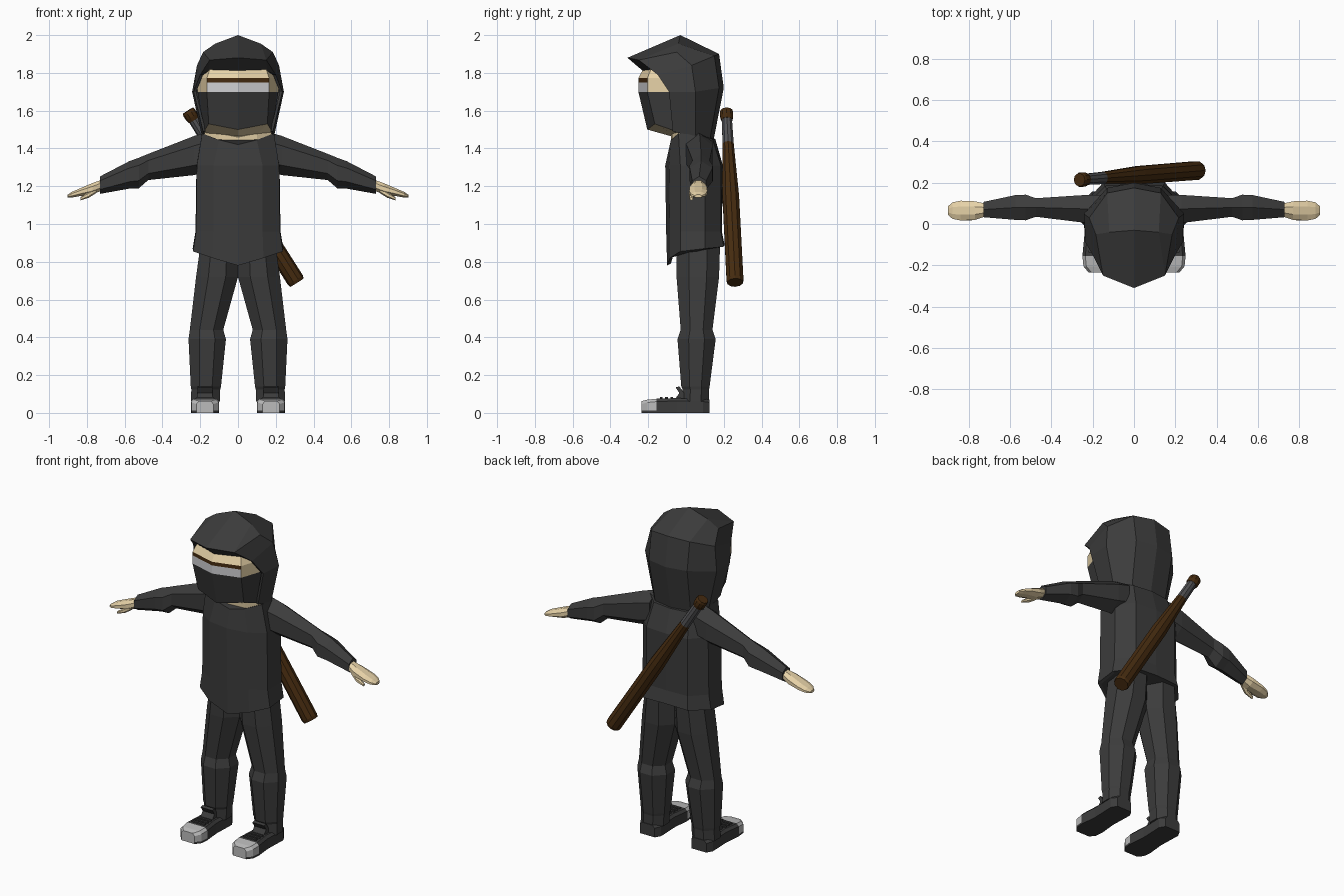
import bpy, bmesh, math
from mathutils import Vector

if "Cube" in bpy.data.objects:
    bpy.data.objects.remove(bpy.data.objects["Cube"])


def material(name, r, g, b):
    m = bpy.data.materials.new(name)
    m.diffuse_color = (r, g, b, 1)
    m.use_nodes = True
    m.node_tree.nodes["Principled BSDF"].inputs["Base Color"].default_value = m.diffuse_color
    return m


CLOTH = material("charcoal cloth", 0.045, 0.045, 0.045)
SKIN = material("pale skin", 0.84, 0.68, 0.41)
WOOD = material("dark brown", 0.06, 0.024, 0.005)
GRIP = material("grey grip", 0.085, 0.085, 0.09)
EYE = material("eye white", 0.62, 0.62, 0.64)
RUBBER = material("light grey rubber", 0.5, 0.5, 0.5)


def finish(name, bm, mats, rule=None):
    bmesh.ops.recalc_face_normals(bm, faces=bm.faces)
    bm.normal_update()
    if rule:
        for f in bm.faces:
            f.material_index = rule(f.calc_center_median(), f.normal)
    me = bpy.data.meshes.new(name)
    bm.to_mesh(me)
    bm.free()
    for m in mats:
        me.materials.append(m)
    ob = bpy.data.objects.new(name, me)
    bpy.context.collection.objects.link(ob)
    return ob


def loft(name, rings, mats, rule=None):
    """Skin a list of equal-length rings and cap both ends."""
    bm = bmesh.new()
    vs = [[bm.verts.new(p) for p in ring] for ring in rings]
    n = len(vs[0])
    for a, b in zip(vs, vs[1:]):
        for i in range(n):
            j = (i + 1) % n
            bm.faces.new((a[i], a[j], b[j], b[i]))
    bm.faces.new(vs[0])
    bm.faces.new(vs[-1])
    return finish(name, bm, mats, rule)


def mirrored(half):
    """Close a half outline (front centre to back centre) across x = 0."""
    return half + [(-x, y, z) for x, y, z in reversed(half[1:-1])]


def octagon(n=8):
    k = 1 / math.cos(math.pi / n)
    return [(k * math.cos((i + .5) * 2 * math.pi / n),
             k * math.sin((i + .5) * 2 * math.pi / n)) for i in range(n)]


def rod(name, p0, p1, stops, mat, n=10):
    """Turned rod along p0-p1; stops are (fraction, radius)."""
    p0, p1 = Vector(p0), Vector(p1)
    d = p1 - p0
    u = d.cross(Vector((0, 1, 0))).normalized()
    v = d.cross(u).normalized()
    ang = [2 * math.pi * i / n for i in range(n)]
    return loft(name, [[p0 + d * t + (u * math.cos(a) + v * math.sin(a)) * r for a in ang]
                       for t, r in stops], [mat])


# Torso: tunic with a pointed, flared hem
torso = [
    [(0, -.08, .79), (.13, -.07, .825), (.22, -.02, .85), (.225, .1, .865), (.14, .185, .88), (0, .19, .88)],
    [(0, -.1, .78), (.135, -.085, .82), (.238, -.03, .855), (.24, .1, .87), (.15, .2, .88), (0, .205, .885)],
    [(0, -.105, .96), (.13, -.085, .96), (.222, -.03, .96), (.225, .1, .96), (.14, .185, .96), (0, .19, .96)],
    [(0, -.11, 1.31), (.13, -.09, 1.31), (.218, -.03, 1.31), (.22, .1, 1.31), (.14, .185, 1.31), (0, .195, 1.31)],
    [(0, -.085, 1.42), (.1, -.08, 1.445), (.19, -.04, 1.48), (.19, .08, 1.47), (.12, .14, 1.45), (0, .155, 1.45)],
]
loft("torso", [mirrored(r) for r in torso], [CLOTH])

# Neck: skin band between tunic and head
neck = [[(0, -.075, 1.39), (.1, -.07, 1.415), (.175, -.035, 1.45), (.16, .08, 1.44), (0, .13, 1.43)],
        [(0, -.08, 1.46), (.1, -.075, 1.48), (.178, -.045, 1.51), (.16, .08, 1.5), (0, .12, 1.5)]]
loft("neck", [mirrored(r) for r in neck], [SKIN])


# Head: mask, eye strip, brow and skin split by height
def head_ring(z, k=1.0):
    return mirrored([(x * k, y * k, z) for x, y in
                     ((0, -.252), (.165, -.205), (.214, -.06), (.19, .08), (0, .14))])


def head_rule(c, n):
    if n.z < -.6:
        return 0
    if c.z < 1.695:
        return 1
    if c.y < -.2 and c.z < 1.75:
        return 2
    if c.y < -.2 and c.z < 1.775:
        return 3
    return 0


chin = mirrored([(0, -.205, 1.5), (.155, -.165, 1.53), (.18, -.05, 1.49), (.16, .08, 1.48), (0, .12, 1.48)])
under = mirrored([(0, -.08, 1.465), (.1, -.07, 1.475), (.15, -.03, 1.47), (.14, .07, 1.47), (0, .1, 1.47)])
loft("head", [under, chin, head_ring(1.7), head_ring(1.75), head_ring(1.772), head_ring(1.82, .9)],
     [SKIN, CLOTH, EYE, WOOD], head_rule)

# Hood: half shell of named points, mirrored, with thickness
P = {"a0": (0, .145, 1.44), "b0": (.12, .125, 1.44), "c0": (.19, .05, 1.46), "d0": (.185, -.07, 1.49),
     "a1": (0, .2, 1.72), "b1": (.13, .175, 1.72), "c1": (.243, .05, 1.7), "d1": (.235, -.09, 1.7),
     "a2": (0, .175, 1.9), "b2": (.13, .15, 1.89), "c2": (.217, .03, 1.84), "d2": (.2, -.15, 1.79),
     "a3": (0, -.03, 2.0), "b3": (.12, -.04, 1.955), "c3": (.185, -.05, 1.91),
     "d3": (.15, -.25, 1.868), "e": (0, -.31, 1.88), "f": (0, -.23, 1.812), "g": (.155, -.175, 1.81)}
F = ("a0 b0 b1 a1,b0 c0 c1 b1,c0 d0 d1 c1,a1 b1 b2 a2,b1 c1 c2 b2,c1 d1 d2 c2,"
     "a2 b2 b3 a3,b2 c2 c3 b3,c2 d2 d3 c3,a3 b3 d3 e,b3 c3 d3,e d3 g f,d3 d2 g")
bm = bmesh.new()
for s in (1, -1):
    v = {k: bm.verts.new((x * s, y, z)) for k, (x, y, z) in P.items()}
    for face in F.split(","):
        bm.faces.new([v[k] for k in face.split()][::s])
bmesh.ops.remove_doubles(bm, verts=bm.verts, dist=.0005)
hood = finish("hood", bm, [CLOTH])
shell = hood.modifiers.new("thickness", 'SOLIDIFY')
shell.thickness = .014
shell.offset = -1

for s, side in ((1, "left"), (-1, "right")):
    # Arm and hand: stations of x, y, z, half depth, half height
    def limb(name, stations, mat, n=8):
        loft(f"{side}_{name}", [[(s * x, y + a * ry, z + b * rz) for a, b in octagon(n)]
                                for x, y, z, ry, rz in stations], [mat])

    limb("sleeve", [(.15, .065, 1.385, .075, .09), (.23, .073, 1.363, .068, .09),
                    (.475, .08, 1.302, .045, .06), (.525, .08, 1.27, .062, .07),
                    (.575, .08, 1.26, .06, .063), (.73, .07, 1.206, .037, .04)], CLOTH, 6)
    limb("hand", [(.71, .068, 1.21, .028, .028), (.77, .065, 1.187, .045, .03),
                  (.84, .065, 1.167, .048, .02), (.88, .065, 1.155, .04, .015),
                  (.902, .065, 1.147, .02, .008)], SKIN)
    limb("thumb", [(.75, .045, 1.18, .014, .014), (.79, .03, 1.155, .014, .014),
                   (.835, .028, 1.133, .008, .007)], SKIN, 6)

    # Trouser leg: z, inner x, outer x, front y, back y
    rings = []
    for z, x0, x1, y0, y1 in ((.88, 0, .2, -.05, .18), (.72, 0, .222, -.05, .175),
                              (.44, .078, .255, -.028, .14), (.39, .064, .262, -.045, .157),
                              (.14, .09, .25, -.025, .125), (.125, .094, .247, -.018, .122),
                              (.06, .096, .25, -.02, .122)):
        rings.append([(s * ((x0 + x1) / 2 + a * (x1 - x0) / 2), (y0 + y1) / 2 + b * (y1 - y0) / 2, z)
                      for a, b in octagon()])
    loft(f"{side}_trouser_leg", rings, [CLOTH])

    # Shoe: sole rim, body and light toe cap; y, half width, top z
    shoe = []
    for y, w, top in ((.125, .05, .07), (.09, .07, .075), (-.05, .065, .078),
                      (-.155, .075, .075), (-.205, .07, .07), (-.235, .045, .062)):
        shoe.append([(s * .175 + x, y, z) for x, z in
                     ((-w, 0), (w, 0), (w, .012), (w, top - .015), (w - .014, top),
                      (.014 - w, top), (-w, top - .015), (-w, .012))])
    loft(f"{side}_shoe", shoe, [CLOTH, RUBBER],
         lambda c, n: int(c.y < -.155 and c.z > .01 and n.z > -.5))

    # Shoe tongue and laces
    loft(f"{side}_shoe_tongue", [[(s * .175 + x, y, z) for x in (-.04, .04)
                                  for y, z in ((ya, za), (yb, zb))[::1 if x < 0 else -1]]
                                 for ya, za, yb, zb in ((-.06, .07, -.01, .07), (-.035, .105, -.01, .105),
                                                        (-.055, .135, -.035, .14))], [CLOTH])
    for i in range(3):
        y = -.075 - i * .028
        loft(f"{side}_lace_{i + 1}", [[(s * .175 + x, y + dy, z) for dy, z in
                                       ((-.007, .07), (.007, .07), (.007, .083), (-.007, .083))]
                                      for x in (-.045, .045)], [CLOTH])

# Bat slung across the back
TOP, END = (-.265, .214, 1.6), (.312, .26, .69)
rod("bat_knob", TOP, END, [(0, .032), (.012, .036), (.035, .036), (.055, .03)], WOOD)
rod("bat_grip", TOP, END, [(.045, .028), (.2, .031)], GRIP)
rod("bat_barrel", TOP, END, [(.195, .031), (.3, .036), (.5, .046), (.985, .047), (1, .042)], WOOD)
